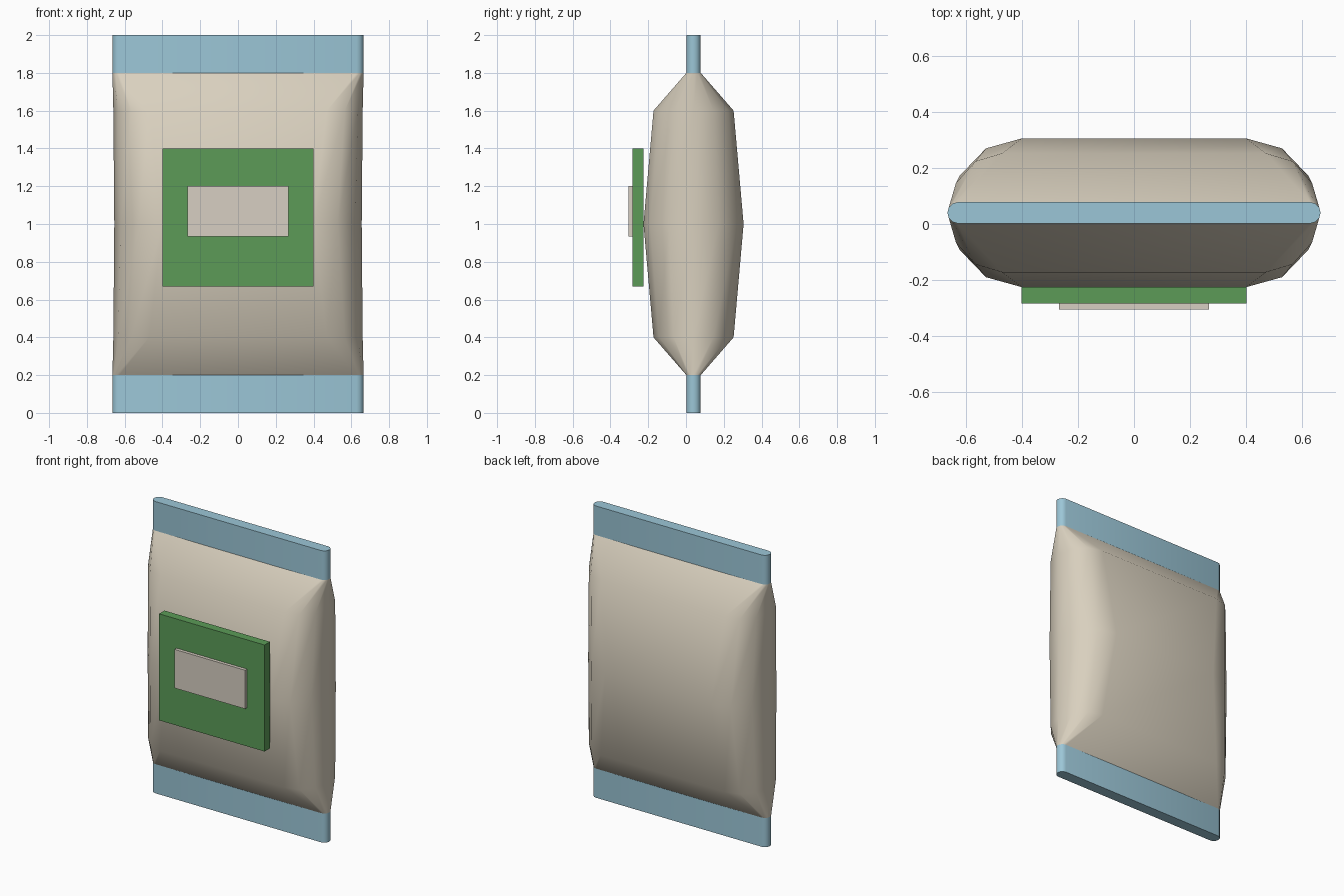
import bpy, bmesh
from math import sin, cos, pi, radians

cube = bpy.data.objects.get("Cube")
if cube:
    bpy.data.objects.remove(cube, do_unlink=True)

MID_Y = 0.04          # centre plane of the pouch


def material(name, rgb):
    m = bpy.data.materials.new(name)
    m.use_nodes = True
    colour = [(c / 255) ** 2.2 for c in rgb] + [1]
    m.diffuse_color = colour
    m.node_tree.nodes["Principled BSDF"].inputs["Base Color"].default_value = colour
    return m


cream = material("cream film", (216, 207, 189))
blue = material("blue seal", (154, 197, 214))
green = material("green panel", (92, 154, 88))
pale = material("pale label", (214, 206, 193))


def section(flat, width, depth, steps):
    """Flat-sided outline with elliptical ends, anticlockwise from the right."""
    pts = []
    for sign, start in ((1, -pi / 2), (-1, pi / 2)):
        for i in range(2 * steps + 1):
            a = start + pi * i / (2 * steps)
            pts.append((sign * flat + (width - flat) * cos(a), MID_Y + depth * sin(a)))
    return pts


def loft(name, levels, mat, steps=3, caps=True):
    bm = bmesh.new()
    rings = [[bm.verts.new((x, y, z)) for x, y in section(f, w, d, steps)]
             for z, f, w, d in levels]
    n = len(rings[0])
    for low, high in zip(rings, rings[1:]):
        for i in range(n):
            j = (i + 1) % n
            bm.faces.new((low[i], low[j], high[j], high[i]))
    if caps:
        bm.faces.new(rings[0][::-1])
        bm.faces.new(rings[-1])
    return finish(name, bm, mat, smooth=True)


def block(name, x, y0, y1, z0, z1, mat):
    bm = bmesh.new()
    bmesh.ops.create_cube(bm, size=1)
    bmesh.ops.scale(bm, vec=(2 * x, y1 - y0, z1 - z0), verts=bm.verts)
    bmesh.ops.translate(bm, vec=(0, (y0 + y1) / 2, (z0 + z1) / 2), verts=bm.verts)
    return finish(name, bm, mat)


def finish(name, bm, mat, smooth=False):
    mesh = bpy.data.meshes.new(name)
    bm.to_mesh(mesh)
    bm.free()
    mesh.materials.append(mat)
    ob = bpy.data.objects.new(name, mesh)
    bpy.context.collection.objects.link(ob)
    if smooth:
        bpy.ops.object.select_all(action='DESELECT')
        ob.select_set(True)
        bpy.context.view_layer.objects.active = ob
        bpy.ops.object.shade_smooth_by_angle(angle=radians(44))
    return ob


# Puffed pouch: height, flat half-width, half-width, half-depth
end, shoulder, belly = (0.628, 0.665, 0.038), (0.47, 0.66, 0.212), (0.4, 0.655, 0.265)
loft("pouch_body", [(0.2, *end), (0.4, *shoulder), (1.0, *belly),
                    (1.6, *shoulder), (1.8, *end)], cream)

# Flat seals at both ends
for name, z in (("bottom_seal", 0), ("top_seal", 1.8)):
    loft(name, [(z, *end), (z + 0.2, *end)], blue)

# Raised front panel and its label
block("front_panel", 0.4, -0.283, -0.225, 0.67, 1.4, green)
block("front_label", 0.267, -0.305, -0.28, 0.935, 1.2, pale)
